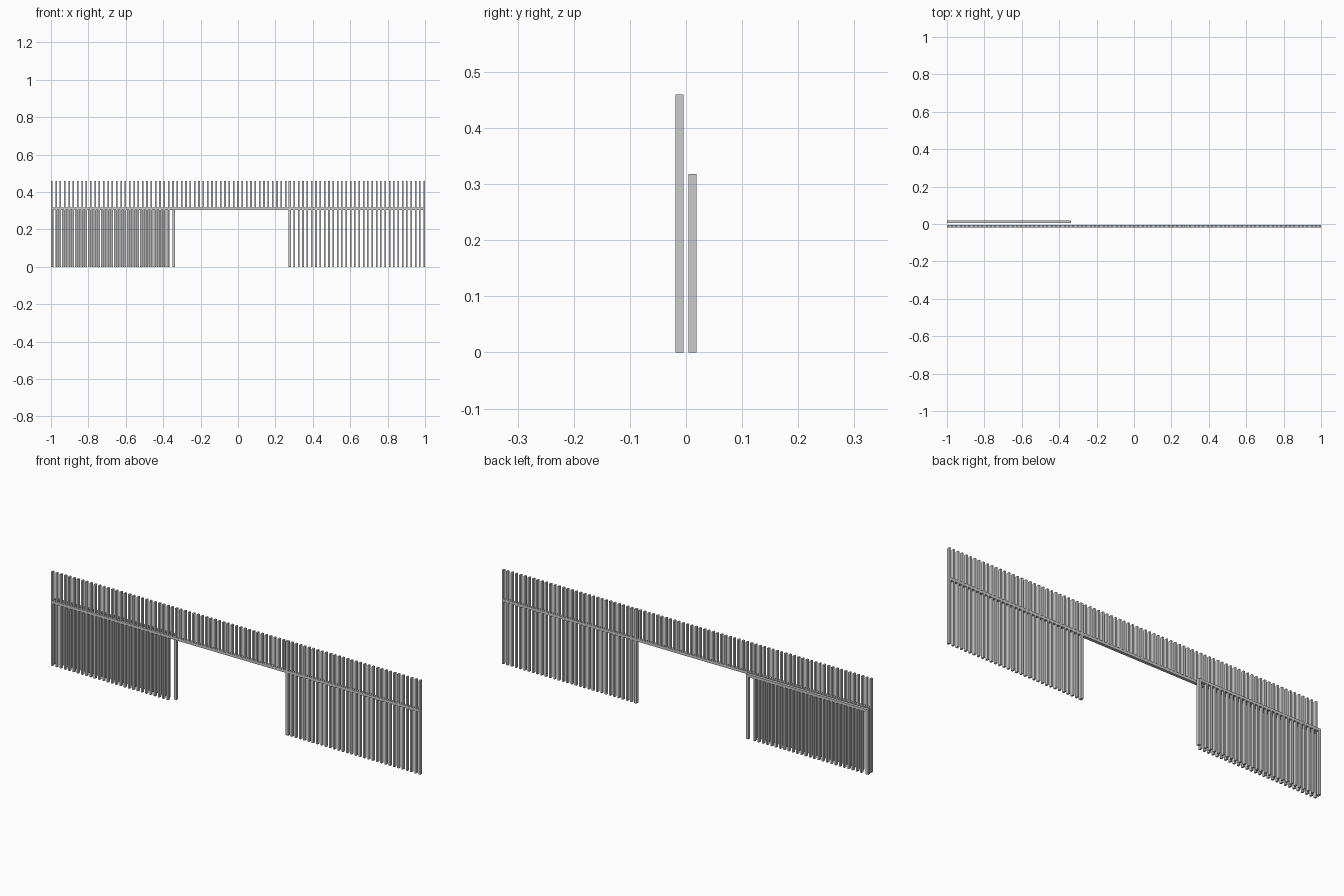
import bpy, bmesh
from mathutils import Matrix, Vector

if "Cube" in bpy.data.objects:
    bpy.data.objects.remove(bpy.data.objects["Cube"])

DEPTH = 0.0145          # thickness of both layers
Y_FENCE, Y_GATE = -0.0115, 0.0115
RAIL_Z0, RAIL_Z1 = 0.305, 0.318
TOP = 0.46
BAR, POST = 0.0085, 0.0135
COUNT = 87
PITCH = (2 - BAR) / (COUNT - 1)
X0 = -1 + BAR / 2


def boxes(name, y, items):
    """One object made of boxes given as (x centre, width, z low, z high)."""
    bm = bmesh.new()
    for x, w, z0, z1 in items:
        m = Matrix.Translation(Vector((x, y, (z0 + z1) / 2)))
        m = m @ Matrix.Diagonal((w, DEPTH, z1 - z0, 1))
        bmesh.ops.create_cube(bm, size=1, matrix=m)
    me = bpy.data.meshes.new(name)
    bm.to_mesh(me)
    bm.free()
    ob = bpy.data.objects.new(name, me)
    bpy.context.collection.objects.link(ob)
    return ob


def bar_x(k):
    return X0 + k * PITCH


LAST_LEFT, FIRST_RIGHT = 27, 55   # bars on either side of the opening

# fixed fence: full-length rail, upper bars, lower bars beside the opening
boxes("fence_rail", Y_FENCE, [(0, 2, RAIL_Z0, RAIL_Z1)])
boxes("upper_bars", Y_FENCE,
      [(bar_x(k), BAR, RAIL_Z1, TOP) for k in range(COUNT) if k != FIRST_RIGHT])
boxes("left_lower_bars", Y_FENCE,
      [(bar_x(k), BAR, 0, RAIL_Z0) for k in range(LAST_LEFT + 1)])
boxes("right_lower_bars", Y_FENCE,
      [(bar_x(k), BAR, 0, RAIL_Z0) for k in range(FIRST_RIGHT + 1, COUNT)])
px = bar_x(FIRST_RIGHT)
boxes("opening_post", Y_FENCE, [(px, POST, 0, RAIL_Z0), (px, POST, RAIL_Z1, TOP)])

# sliding gate leaf, open behind the left side
G0, G1 = -1.0, -0.337
boxes("gate_rail", Y_GATE, [((G0 + G1) / 2, G1 - G0, RAIL_Z0, RAIL_Z1)])
boxes("gate_posts", Y_GATE, [(G0 + POST / 2, POST, 0, RAIL_Z0),
                             (G1 - POST / 2, POST, 0, RAIL_Z0)])
boxes("gate_bars", Y_GATE,
      [(bar_x(k + 0.5), BAR, 0, RAIL_Z0) for k in range(1, LAST_LEFT)])
